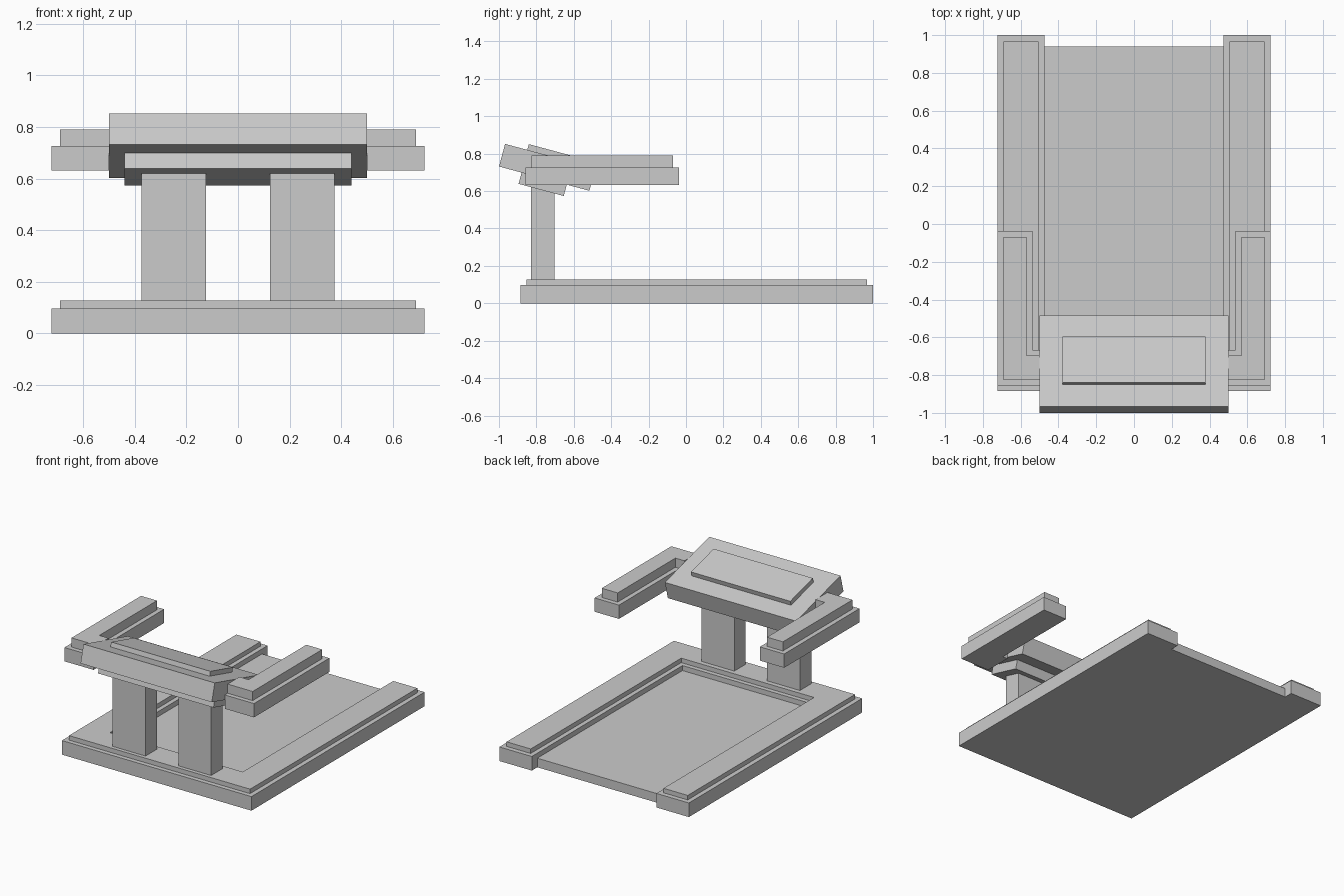
import bpy, bmesh, math
from mathutils import Matrix, Vector

if "Cube" in bpy.data.objects:
    bpy.data.objects.remove(bpy.data.objects["Cube"])

grey = bpy.data.materials.new("light_grey")
grey.diffuse_color = (0.6, 0.6, 0.6, 1)
grey.use_nodes = True
grey.node_tree.nodes["Principled BSDF"].inputs["Base Color"].default_value = grey.diffuse_color


def finish(name, bm):
    bmesh.ops.recalc_face_normals(bm, faces=bm.faces)
    mesh = bpy.data.meshes.new(name)
    bm.to_mesh(mesh)
    bm.free()
    mesh.materials.append(grey)
    obj = bpy.data.objects.new(name, mesh)
    bpy.context.collection.objects.link(obj)
    return obj


def box(name, lo, hi):
    bm = bmesh.new()
    bmesh.ops.create_cube(bm, size=1)
    for v in bm.verts:
        v.co = Vector([a + (c + 0.5) * (b - a) for a, b, c in zip(lo, hi, v.co)])
    return finish(name, bm)


def slab(name, outline, z0, z1):
    """Extrude a flat outline from z0 up to z1."""
    bm = bmesh.new()
    face = bm.faces.new([bm.verts.new((x, y, z0)) for x, y in outline])
    top = bmesh.ops.extrude_face_region(bm, geom=[face])["geom"]
    verts = [g for g in top if isinstance(g, bmesh.types.BMVert)]
    bmesh.ops.translate(bm, verts=verts, vec=(0, 0, z1 - z0))
    return finish(name, bm)


def u_outline(xo, xi, front, inner, back):
    return [(-xo, front), (xo, front), (xo, back), (xi, back),
            (xi, inner), (-xi, inner), (-xi, back), (-xo, back)]


def l_outline(s, xo, xi, front, inner, back, end=0.5):
    return [(s * x, y) for x, y in ((xo, front), (xo, back), (xi, back),
                                    (xi, inner), (end, inner), (end, front))]


# Base: U-shaped frame open at the back, raised rim and sunken floor
slab("base_frame", u_outline(0.722, 0.475, -0.885, -0.64, 1.0), 0, 0.097)
slab("base_rim", u_outline(0.69, 0.506, -0.854, -0.671, 0.967), 0.097, 0.128)
box("base_floor", (-0.475, -0.64, 0), (0.475, 0.94, 0.0625))

# Pillars and side arms
for side, s in (("left", -1), ("right", 1)):
    x = sorted((s * 0.125, s * 0.375))
    box(side + "_pillar", (x[0], -0.828, 0.128), (x[1], -0.704, 0.66))
    slab(side + "_arm", l_outline(s, 0.722, 0.537, -0.857, -0.666, -0.037), 0.632, 0.727)
    slab(side + "_arm_top", l_outline(s, 0.69, 0.569, -0.826, -0.697, -0.069), 0.727, 0.79)

# Tilted console: main block, raised panel on top, mount underneath
tilt = Matrix.Translation((0, -0.742, 0.727)) @ Matrix.Rotation(math.radians(-15), 4, "X")
for name, hx, hy, z0, z1 in (("console", 0.5, 0.25, -0.0625, 0.0625),
                             ("console_panel", 0.378, 0.127, 0.0625, 0.094),
                             ("console_mount", 0.44, 0.125, -0.125, -0.0625)):
    box(name, (-hx, -hy, z0), (hx, hy, z1)).matrix_world = tilt
